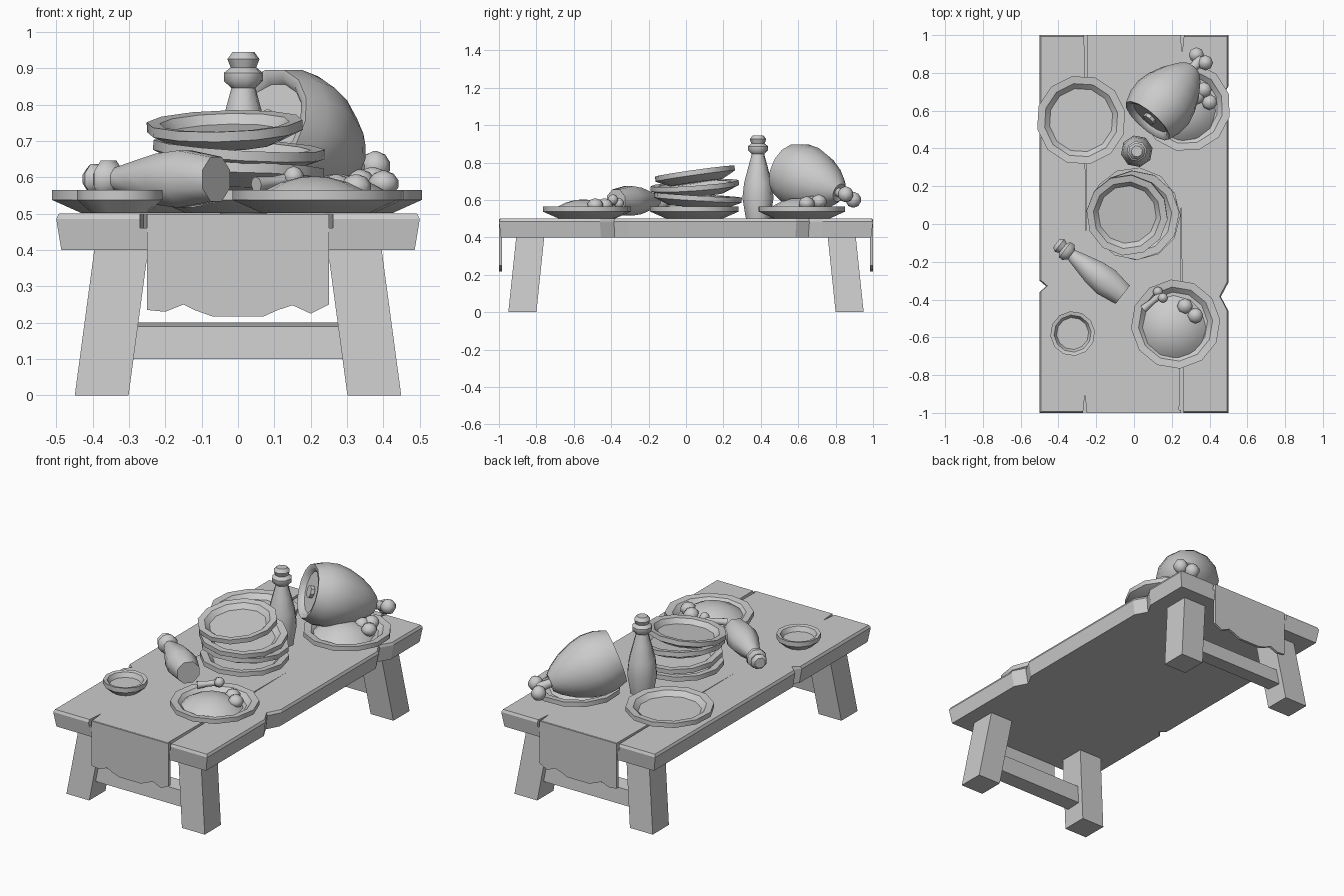
import bpy, bmesh, math
from mathutils import Vector, Matrix

if "Cube" in bpy.data.objects:
    bpy.data.objects.remove(bpy.data.objects["Cube"])


def loft(name, rings, angle=None, mat=None):
    """Skin a list of equal-length point rings and cap both ends."""
    bm = bmesh.new()
    vs = [[bm.verts.new(p) for p in r] for r in rings]
    n = len(vs[0])
    for a, b in zip(vs, vs[1:]):
        for i in range(n):
            j = (i + 1) % n
            bm.faces.new((a[i], a[j], b[j], b[i]))
    bm.faces.new(vs[0][::-1])
    bm.faces.new(vs[-1])
    bmesh.ops.recalc_face_normals(bm, faces=bm.faces)
    if mat:
        bm.transform(mat)
    me = bpy.data.meshes.new(name)
    bm.to_mesh(me)
    bm.free()
    ob = bpy.data.objects.new(name, me)
    bpy.context.collection.objects.link(ob)
    if angle:
        bpy.ops.object.select_all(action='DESELECT')
        ob.select_set(True)
        bpy.context.view_layer.objects.active = ob
        bpy.ops.object.shade_smooth_by_angle(angle=math.radians(angle))
    return ob


def lathe(name, prof, n, loc, axis=(0, 0, 1), scale=(1, 1, 1), spin=0, angle=35):
    rings = [[(r * math.cos(spin + 2 * math.pi * i / n),
               r * math.sin(spin + 2 * math.pi * i / n), z) for i in range(n)]
             for r, z in prof]
    rot = Vector(axis).to_track_quat('Z', 'Y').to_matrix().to_4x4()
    if tuple(axis) == (0, 0, 1):
        rot = Matrix.Identity(4)
    mat = Matrix.Translation(loc) @ rot @ Matrix.Diagonal((*scale, 1))
    return loft(name, rings, angle, mat)


def ball(name, loc, r, flat=1.0):
    prof = [(r * math.sin(a), -r * math.cos(a))
            for a in (math.radians(d) for d in (8, 40, 75, 105, 140, 172))]
    return lathe(name, prof, 8, loc, scale=(1, 1, flat), angle=60)


def bone(name, start, end, r, knob):
    """Shaft with two knobs at its far end."""
    s, e = Vector(start), Vector(end)
    d = e - s
    L = d.length
    lathe(name + "_shaft", [(r * 1.1, 0), (r * .8, L * .5), (r, L)], 8, s, d, angle=60)
    side = d.cross(Vector((0, 0, 1))).normalized() * knob * .75
    side.z += knob * .35
    for k in (-1, 1):
        ball(name + "_knob", e + side * k, knob)


# Table top: notched outline, bevelled upper edge, narrower underside
outline = [(-.5, -1), (.5, -1), (.5, -.46), (.46, -.385), (.5, -.31), (.5, .59), (.46, .66),
           (.5, .73), (.5, 1), (-.5, 1), (-.5, -.30), (-.465, -.33), (-.5, -.36)]
top = loft("table_top", [[(x * sx, y * sy, z) for x, y in outline] for z, sx, sy in
                         ((.4, .972, .99), (.485, 1, 1), (.5, .985, .993))])

# Tapered cracks between the planks
for x, y0, y1, w in ((-.255, 1.02, -.09, .009), (-.26, -1.02, -.9, .012),
                     (.255, 1.02, .91, .012), (.25, -1.02, .1, .011)):
    tri = [(x - w, y0), (x + w, y0), (x, y1)]
    cut = loft("crack_cutter", [[(a, b, z) for a, b in tri] for z in (.46, .55)])
    cut.hide_render = True
    cut.hide_viewport = True
    m = top.modifiers.new("crack", 'BOOLEAN')
    m.object = cut
    m.operation = 'DIFFERENCE'
    m.solver = 'EXACT'

# Splayed legs and stretchers, cloth ends hanging at both short sides
for sy in (-1, 1):
    for sx in (-1, 1):
        loft("leg", [[(sx * (cx + .074 * a), sy * (cy + .075 * b), z)
                      for a, b in ((-1, -1), (1, -1), (1, 1), (-1, 1))]
                     for z, cx, cy in ((0, .375, .875), (.41, .32, .832))])
    loft("stretcher", [[(x, sy * y, z) for y, z in
                        ((.82, .105), (.91, .1), (.90, .19), (.81, .2))] for x in (-.32, .32)])
    hem = [(-.25, .235), (-.2, .23), (-.15, .25), (-.12, .235), (-.07, .217), (.07, .217),
           (.11, .235), (.15, .248), (.2, .225), (.25, .25)]
    loft("cloth_end", [[(x, sy * y, z) for x, z in [(.25, .499), (-.25, .499)] + hem]
                       for y in (.985, 1.0)])

# Plates: three laid out, a small bowl, and a leaning stack
PLATE = [(.155, .002), (.237, .038), (.237, .065), (.197, .061), (.17, .035)]
flat = (0, 0, 1)
for name, loc, axis, s, spin in (
        ("empty_plate", (-.28, .55, .5), flat, (1, 1, 1), .2),
        ("ham_plate", (.275, .62, .5), flat, (1, 1, 1), .3),
        ("meal_plate", (.22, -.53, .5), flat, (1, 1, 1), .1),
        ("small_bowl", (-.325, -.58, .5), flat, (.5, .5, 1), .1),
        ("stack_plate_1", (.01, .045, .5), flat, (1, 1, 1), 0),
        ("stack_plate_2", (0, .06, .562), (.02, .06, 1), (1, 1, 1), .2),
        ("stack_plate_3", (0, .05, .625), (.06, -.07, 1), (1, 1, 1), .4),
        ("stack_plate_4", (-.035, .055, .69), (-.03, -.14, 1), (.91, .91, 1), .1)):
    lathe(name, PLATE, 12, loc, axis, s, spin)

# Standing and lying bottles
BOTTLE = [(.066, 0), (.085, .11), (.076, .19), (.052, .28), (.034, .345), (.055, .365),
          (.055, .387), (.036, .402), (.045, .425), (.03, .445)]
lathe("standing_bottle", BOTTLE, 8, (.015, .385, .5), spin=.2, angle=46)
lathe("lying_bottle", BOTTLE, 8, (-.06, -.375, .595), (-.345, .27, 0), spin=.39, angle=46)

# Ham with recessed cut face and bone
axis = Vector((.62, .72, -.31)).normalized()
cut_c = Vector((.075, .55, .755))
HAM = [(.115, .022), (.128, .0), (.15, -.005), (.172, .06), (.176, .13), (.16, .2),
       (.125, .28), (.085, .34), (.05, .375), (.03, .365)]
lathe("ham", HAM, 14, cut_c, axis, angle=50)
lathe("ham_bone_cut", [(.035, 0), (.035, .02), (.022, .03)][::-1], 8, cut_c, axis)
bone("ham_bone", cut_c + axis * .3, cut_c + axis * .45, .03, .042)

# Food on the plates
DOME = [(.175, 0), (.14, .03), (.09, .055), (.04, .068), (.01, .07)]
lathe("meal_mound", DOME, 12, (.21, -.55, .532), angle=60)
lathe("ham_mound", DOME, 12, (.26, .6, .532), scale=(1, 1, 1.1), angle=60)
bone("meal_bone", (.05, -.45, .58), (.14, -.375, .592), .02, .028)
for x, y, z in ((.27, -.435, .572), (.325, -.485, .572),
                (.37, .71, .592), (.4, .645, .582), (.335, .675, .585)):
    ball("vegetable", (x, y, z), .043, .85)
